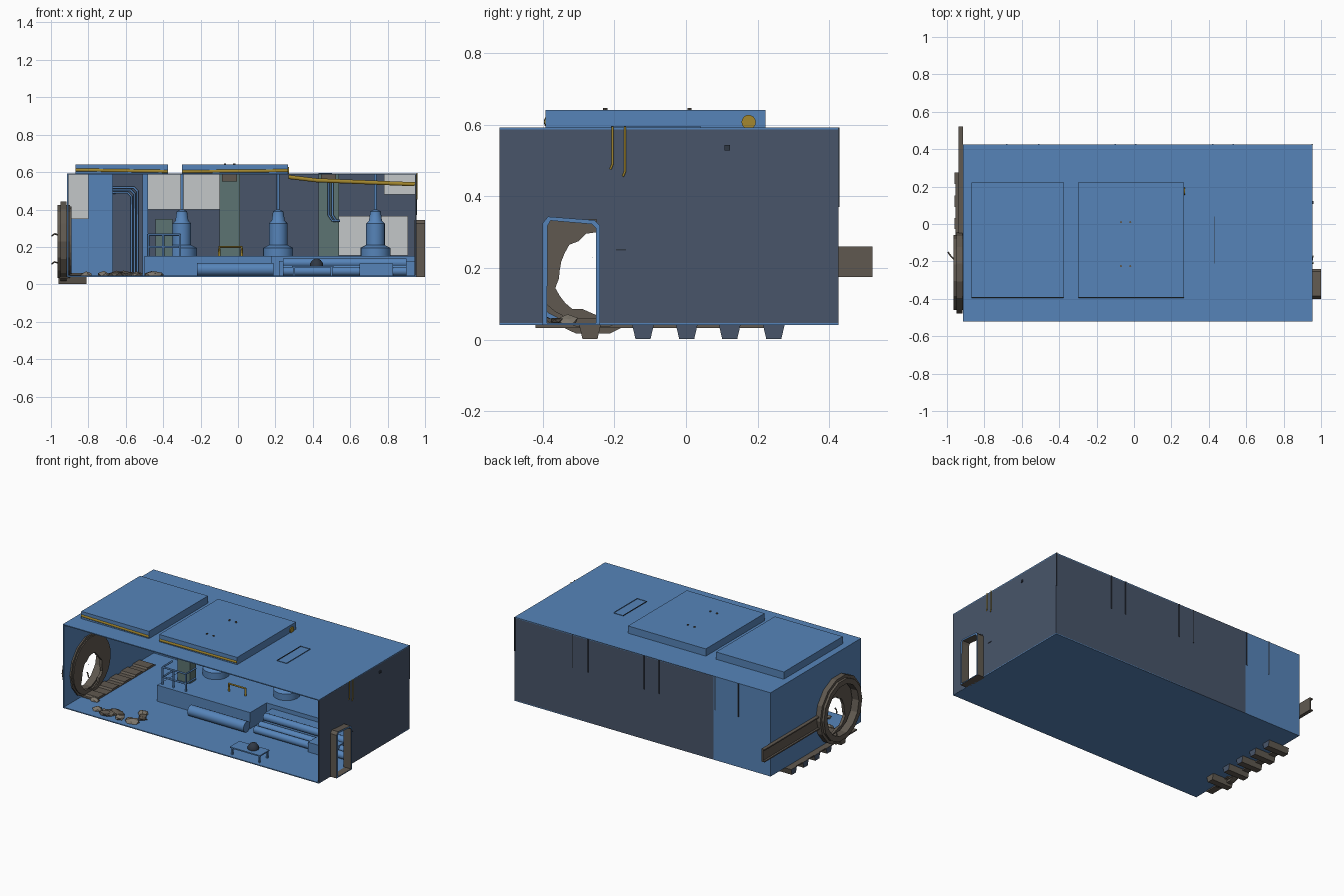
import bpy, bmesh, math, random
from mathutils import Vector

random.seed(4)
if "Cube" in bpy.data.objects:
    bpy.data.objects.remove(bpy.data.objects["Cube"])


def material(name, rgb):
    lin = [((c / 255 + 0.055) / 1.055) ** 2.4 for c in rgb] + [1]
    m = bpy.data.materials.new(name)
    m.use_nodes = True
    m.diffuse_color = lin
    m.node_tree.nodes["Principled BSDF"].inputs["Base Color"].default_value = lin
    return m


BLUE = material("hull blue", (86, 132, 185))
SLATE = material("slate wall", (72, 85, 106))
BROWN = material("dark brown metal", (96, 89, 80))
STONE = material("rubble grey", (125, 118, 107))
PALE = material("pale panel", (196, 199, 200))
GREEN = material("grey green", (92, 116, 114))
YELLOW = material("dull yellow", (163, 135, 46))
DARK = material("dark trim", (48, 56, 68))


def finish(name, bm, mat, smooth=False):
    bmesh.ops.recalc_face_normals(bm, faces=bm.faces)
    me = bpy.data.meshes.new(name)
    bm.to_mesh(me)
    bm.free()
    ob = bpy.data.objects.new(name, me)
    bpy.context.collection.objects.link(ob)
    me.materials.append(mat)
    if smooth:
        smooth_shade(ob)
    return ob


def smooth_shade(ob):
    bpy.ops.object.select_all(action='DESELECT')
    ob.select_set(True)
    bpy.context.view_layer.objects.active = ob
    if ob.type == 'CURVE':
        bpy.ops.object.convert(target='MESH')
    bpy.ops.object.shade_smooth_by_angle(angle=math.radians(40))


def box(name, mat, x, y, z):
    bm = bmesh.new()
    bmesh.ops.create_cube(bm, size=1)
    for v in bm.verts:
        v.co = [(a + b) / 2 + c * (b - a) for c, (a, b) in zip(v.co, (x, y, z))]
    return finish(name, bm, mat)


def prism(name, mat, outline, x0, x1, end_mat):
    # outline in y and z, extruded along x, ends in their own colour
    bm = bmesh.new()
    f = bm.faces.new([bm.verts.new((x0, y, z)) for y, z in outline])
    ext = bmesh.ops.extrude_face_region(bm, geom=[f])["geom"]
    bmesh.ops.translate(bm, vec=(x1 - x0, 0, 0), verts=[g for g in ext if isinstance(g, bmesh.types.BMVert)])
    bm.normal_update()
    for f in bm.faces:
        f.material_index = int(abs(f.normal.x) > 0.9)
    finish(name, bm, mat).data.materials.append(end_mat)


def lathe(name, mat, x, y, profile, n=20):
    bm = bmesh.new()
    rings = [[bm.verts.new((x + r * math.cos(i * math.tau / n), y + r * math.sin(i * math.tau / n), z))
              for i in range(n)] for r, z in profile]
    for a, b in zip(rings, rings[1:]):
        for i in range(n):
            bm.faces.new((a[i], a[(i + 1) % n], b[(i + 1) % n], b[i]))
    bm.faces.new(rings[0])
    bm.faces.new(rings[-1])
    return finish(name, bm, mat, True)


def pipe(name, mat, r, *pts):
    cu = bpy.data.curves.new(name, 'CURVE')
    cu.dimensions = '3D'
    cu.bevel_depth, cu.bevel_resolution, cu.use_fill_caps = r, 5, True
    sp = cu.splines.new('POLY')
    sp.points.add(len(pts) - 1)
    for p, q in zip(sp.points, pts):
        p.co = (*q, 1)
    ob = bpy.data.objects.new(name, cu)
    bpy.context.collection.objects.link(ob)
    cu.materials.append(mat)
    smooth_shade(ob)


def ring(name, mat, cy, cz, outer, inner, x0, x1):
    # flat ring in the y-z plane; outer and inner are radius lists of equal length
    n = len(outer)
    bm = bmesh.new()
    loops = []
    for rad, x in ((outer, x0), (outer, x1), (inner, x1), (inner, x0)):
        loops.append([bm.verts.new((x, cy + r * math.cos(i * math.tau / n), cz + r * math.sin(i * math.tau / n)))
                      for i, r in enumerate(rad)])
    for k in range(4):
        a, b = loops[k], loops[(k + 1) % 4]
        for i in range(n):
            j = (i + 1) % n
            bm.faces.new((a[i], a[j], b[j], b[i]))
    return finish(name, bm, mat)


X, Y, T = (-0.915, 0.955), (-0.52, 0.425), 0.008
Z = (0.04, 0.592)

# Room shell, open at the front
box("floor", BLUE, X, Y, (Z[0], Z[0] + 0.006))
box("roof", BLUE, X, Y, (Z[1] - 0.006, Z[1]))
box("back_wall_slate", SLATE, (-0.5, X[1]), (Y[1] - T, Y[1]), Z)
box("back_wall_blue", BLUE, (X[0], -0.5), (Y[1] - T, Y[1]), Z)
D = (-0.39, -0.25)
RX = (X[1] - T, X[1])
box("right_wall_front", SLATE, RX, (Y[0], D[0]), Z)
box("right_wall_rear", SLATE, RX, (D[1], Y[1]), Z)
box("right_wall_over_door", SLATE, RX, D, (0.335, Z[1]))

# Breached end wall
CY, CZ = -0.26, 0.23
end = box("breached_wall", BLUE, (X[0], X[0] + T), Y, Z)
cut = ring("breach_cutter", BLUE, CY, CZ, [0.18] * 24, [0.001] * 24, -1.1, -0.8)
cut.hide_render = True
cut.hide_set(True)
mod = end.modifiers.new("breach", 'BOOLEAN')
mod.operation, mod.object, mod.solver = 'DIFFERENCE', cut, 'EXACT'
sines = [math.sin(i * math.tau / 28) for i in range(28)]
ring("torn_plate", BROWN, CY + 0.01, 0.17, [0.185 + 0.06 * s for s in sines],
     [0.118 + 0.012 * s + random.uniform(-0.018, 0.004) for s in sines], -0.908, -0.89)
ring("breach_ring", BROWN, CY, CZ, [0.2] * 14, [0.165] * 14, -0.965, -0.915)
ring("breach_rim", BROWN, CY, CZ, [0.218] * 14, [0.185] * 14, -0.95, -0.916)
ring("inner_rim", BROWN, CY, CZ, [0.2] * 14, [0.165] * 14, -0.907, -0.897)
for z in (0.11, 0.26):
    pipe("bent_rod", BROWN, 0.004, (-0.95, -0.2, z), (-0.98, -0.17, z + 0.01), (-0.995, -0.15, z))

# Side beam running past the back
box("side_beam_web", BROWN, (-0.925, -0.915), (-0.06, 0.52), (0.175, 0.26))
for z in (0.175, 0.252):
    box("side_beam_flange", BROWN, (-0.938, -0.915), (-0.06, 0.52), (z, z + 0.008))

# Corrugated underside and its torn upper ridges
for i, c in enumerate((-0.268, -0.12, 0.002, 0.122, 0.245)):
    prism("underfloor_rib", BROWN, [(c - 0.03, 0.04), (c - 0.021, 0.002), (c + 0.021, 0.002), (c + 0.03, 0.04)],
          -0.96, -0.81, SLATE if i else BROWN)
    prism("torn_floor_ridge", BROWN, [(c - 0.06, 0.046), (c - 0.045, 0.06), (c + 0.02, 0.06), (c + 0.035, 0.046)],
          -0.905, -0.8, BROWN)
box("underfloor_sheet", BROWN, (-0.955, -0.91), (-0.42, 0.26), (0.032, 0.04))
box("torn_floor_sheet", BROWN, (-0.905, -0.8), (-0.34, 0.28), (0.046, 0.05))

# Rubble slabs
for i in range(16):
    x, y, r = random.uniform(-0.84, -0.42), random.uniform(-0.46, -0.32), random.uniform(0.024, 0.04)
    bm = bmesh.new()
    bmesh.ops.create_icosphere(bm, subdivisions=1, radius=r)
    for v in bm.verts:
        v.co *= random.uniform(0.7, 1.3)
        v.co = Vector((x + v.co.x * 1.2, y + v.co.y * 0.9, max(0.042, 0.052 + v.co.z * 0.5)))
    finish("rubble", bm, STONE if i % 3 else BROWN)

# Door tunnel, with a blue lip
door = [(-0.4, 0.04), (-0.4, 0.325), (-0.385, 0.343), (-0.255, 0.333), (-0.24, 0.318), (-0.24, 0.04)]
hole = [(-0.388, 0.046), (-0.386, 0.318), (-0.378, 0.332), (-0.262, 0.322), (-0.251, 0.31), (-0.251, 0.046)]
bm = bmesh.new()
sets = [[bm.verts.new((x, *p)) for p in o] for o, x in ((door, 0.945), (door, 1.0), (hole, 1.0), (hole, 0.945))]
for k in range(4):
    for i in range(6):
        j = (i + 1) % 6
        f = bm.faces.new((sets[k][i], sets[k][j], sets[(k + 1) % 4][j], sets[(k + 1) % 4][i]))
        f.material_index = 1 if k == 1 else 0
finish("door_frame", bm, BROWN).data.materials.append(BLUE)

# Roof hatches, bolts and slot
for x in ((-0.87, -0.375), (-0.3, 0.268)):
    box("roof_hatch", BLUE, x, (-0.392, 0.222), (0.59, 0.64))
for x in (-0.07, -0.02):
    for y in (-0.225, 0.01):
        lathe("hatch_bolt", BROWN, x, y, [(0.006, 0.635), (0.006, 0.646)], 8)
for x, mat in ((0.43, DARK), (0.5, BLUE)):
    box("roof_slot_side", mat, (x, x + 0.003), (-0.21, 0.04), (0.59, 0.596))
for y in (-0.21, 0.037):
    box("roof_slot_end", BLUE, (0.433, 0.5), (y, y + 0.003), (0.59, 0.595))

# Back wall panels, pillars and outside seams
IY = (0.408, 0.417)
for x, z in (((-0.907, -0.8), (0.35, 0.586)), ((-0.48, -0.1), (0.4, 0.586)),
             ((0.54, 0.91), (0.155, 0.365)), ((0.78, 0.946), (0.48, 0.586))):
    box("wall_panel", PALE, x, IY, z)
box("pipe_recess", SLATE, (-0.67, -0.51), IY, (0.046, 0.586))
box("blue_post", BLUE, (-0.51, -0.48), (0.38, 0.417), (0.046, 0.586))
for x in (-0.1, 0.43):
    box("wall_pillar", GREEN, (x, x + 0.11), (0.37, 0.417), (0.15, 0.586))
    box("pillar_bracket", BROWN, (x + 0.015, x + 0.095), (0.32, 0.37), (0.55, 0.586))
for x in (0.952, 0.53, 0.42, 0.01, -0.1, -0.51, -0.68):
    box("outer_seam", DARK, (x - 0.004, x + 0.004), (0.424, 0.428), (0.37, 0.592))
for i in range(3):
    x, z = -0.57 + i * 0.016, 0.49 + i * 0.014
    pipe("wall_pipe", BLUE, 0.006, (-0.67, 0.39, z), (x - 0.02, 0.39, z), (x, 0.39, z - 0.02), (x, 0.39, 0.05))
for x in (0.485, 0.505):
    pipe("short_pipe", BLUE, 0.006, (x, 0.36, 0.57), (x, 0.36, 0.37), (x + 0.02, 0.36, 0.34), (x + 0.04, 0.36, 0.34))

# Machinery platform
box("platform", BLUE, (-0.5, 0.18), (-0.13, 0.417), (0.046, 0.152))
box("platform_right", BLUE, (0.18, 0.947), (0.04, 0.417), (0.046, 0.152))
box("platform_step", BLUE, (0.22, 0.947), (-0.04, 0.04), (0.046, 0.125))
pipe("floor_tank", BLUE, 0.035, (-0.22, -0.18, 0.08), (0.19, -0.18, 0.08))
for y, z in ((-0.06, 0.115), (-0.11, 0.08), (-0.16, 0.07)):
    pipe("floor_pipe", BLUE, 0.024, (0.24, y, z), (0.9, y, z))
box("tank_block", BLUE, (0.65, 0.83), (-0.2, -0.08), (0.046, 0.11))

# Pumps with rods to the ceiling
for x in (-0.3, 0.215, 0.735):
    lathe("pump", BLUE, x, 0.2, [(0.08, 0.15), (0.08, 0.195), (0.05, 0.21), (0.05, 0.325), (0.035, 0.34),
                                 (0.028, 0.39), (0.008, 0.4), (0.008, 0.588)])

# Guard rail, valve housing and yellow handle
for z in (0.2, 0.265):
    pipe("guard_rail", BLUE, 0.006, (-0.48, 0, z), (-0.48, -0.1, z), (-0.31, -0.1, z), (-0.31, 0, z))
for x in (-0.48, -0.4, -0.31):
    pipe("rail_post", BLUE, 0.006, (x, -0.1, 0.15), (x, -0.1, 0.265))
box("valve_housing", GREEN, (-0.44, -0.35), (0.0, 0.06), (0.15, 0.35))
pipe("yellow_handle", YELLOW, 0.007, (-0.1, 0.05, 0.15), (-0.1, 0.05, 0.2), (0.02, 0.05, 0.2), (0.02, 0.05, 0.15))

# Work table
box("table_top", BLUE, (0.29, 0.51), (-0.5, -0.4), (0.09, 0.098))
for x in (0.295, 0.495):
    for y in (-0.495, -0.415):
        box("table_leg", BLUE, (x, x + 0.01), (y, y + 0.01), (0.046, 0.09))
lathe("table_device", DARK, 0.42, -0.44, [(0.035, 0.098), (0.035, 0.112), (0.022, 0.13), (0.008, 0.138)], 10)

# Yellow line along the hatch fronts, then down under the ceiling
pipe("hatch_pipe_right", YELLOW, 0.01, (-0.868, -0.386, 0.612), (-0.378, -0.386, 0.604))
pipe("hatch_pipe_left", YELLOW, 0.01, (-0.298, -0.386, 0.603), (0.266, -0.386, 0.608))
pipe("ceiling_pipe", YELLOW, 0.011, (0.27, -0.386, 0.574), (0.42, -0.386, 0.556), (0.945, -0.386, 0.535))
pipe("pipe_end", YELLOW, 0.02, (0.262, 0.175, 0.607), (0.274, 0.175, 0.607))

# Conduits and fittings on the door wall
for y, z in ((-0.205, 0.475), (-0.17, 0.455)):
    pipe("wall_conduit", YELLOW, 0.003, (0.957, y, 0.595), (0.957, y, z + 0.015), (0.957, y - 0.006, z))
box("wall_socket", DARK, (0.953, 0.96), (0.107, 0.123), (0.527, 0.543))
box("wall_plate", DARK, (0.953, 0.958), (-0.195, -0.168), (0.249, 0.253))
